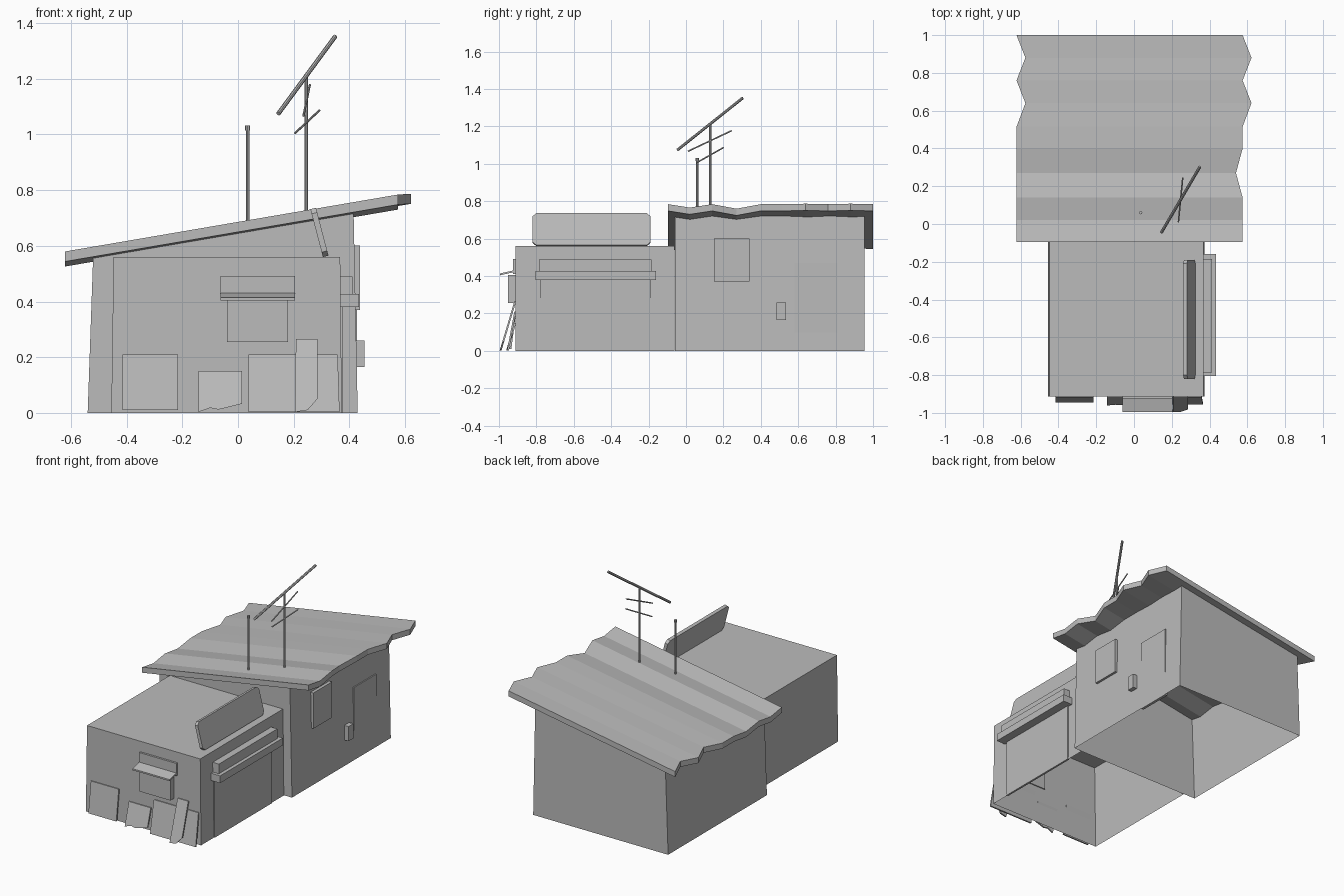
import bpy, bmesh
from mathutils import Vector

cube = bpy.data.objects.get("Cube")
if cube:
    bpy.data.objects.remove(cube, do_unlink=True)

grey = bpy.data.materials.new("plain grey")
grey.use_nodes = True
grey.diffuse_color = (0.5, 0.5, 0.5, 1)
grey.node_tree.nodes["Principled BSDF"].inputs["Base Color"].default_value = (0.5, 0.5, 0.5, 1)


def make(name, bm):
    bmesh.ops.recalc_face_normals(bm, faces=bm.faces)
    mesh = bpy.data.meshes.new(name)
    bm.to_mesh(mesh)
    bm.free()
    mesh.materials.append(grey)
    obj = bpy.data.objects.new(name, mesh)
    bpy.context.collection.objects.link(obj)
    return obj


def prism(name, profile, offset, open_bottom=False):
    """Extrude a closed outline of 3D points along an offset."""
    bm = bmesh.new()
    a = [bm.verts.new(p) for p in profile]
    b = [bm.verts.new(Vector(p) + Vector(offset)) for p in profile]
    bm.faces.new(a)
    bm.faces.new(b)
    for i in range(len(a)):
        j = (i + 1) % len(a)
        bm.faces.new((a[i], a[j], b[j], b[i]))
    bmesh.ops.recalc_face_normals(bm, faces=bm.faces)
    if open_bottom:
        low = [f for f in bm.faces if all(v.co.z < 0.001 for v in f.verts)]
        bmesh.ops.delete(bm, geom=low, context='FACES')
    return make(name, bm)


def box(name, x0, x1, y0, y1, z0, z1):
    return prism(name, [(x0, y0, z0), (x1, y0, z0), (x1, y0, z1), (x0, y0, z1)], (0, y1 - y0, 0))


def rod(name, start, end, radius, sides=8):
    start, end = Vector(start), Vector(end)
    bm = bmesh.new()
    bmesh.ops.create_cone(bm, cap_ends=True, segments=sides, radius1=radius,
                          radius2=radius, depth=(end - start).length)
    obj = make(name, bm)
    obj.rotation_mode = 'QUATERNION'
    obj.rotation_quaternion = (end - start).to_track_quat('Z', 'Y')
    obj.location = (start + end) / 2
    return obj


# Walls, open underneath
def slope(x):
    return 0.58 + (x + 0.62) * 0.171


y = -0.06
prism("main_house", [(-0.54, y, 0), (0.43, y, 0), (0.415, y, slope(0.415) - 0.025),
                     (-0.52, y, slope(-0.52) - 0.025)], (0, 1.015, 0), True)
y = -0.912
prism("front_extension", [(-0.455, y, 0), (0.373, y, 0), (0.367, y, 0.56),
                          (-0.447, y, 0.56)], (0, 0.85, 0), True)

# Corrugated lean-to roof with ragged side edges: y, left x, right x, dip
stations = [(-0.095, -0.622, 0.575, 0), (0.02, -0.622, 0.575, 0.018),
            (0.14, -0.622, 0.575, 0), (0.27, -0.622, 0.54, 0.018),
            (0.4, -0.622, 0.575, 0), (0.515, -0.622, 0.575, 0),
            (0.64, -0.575, 0.622, 0), (0.76, -0.622, 0.575, 0),
            (0.88, -0.575, 0.622, 0), (1.0, -0.622, 0.575, 0)]
bm = bmesh.new()
rings = []
for y, xl, xr, dip in stations:
    ring = [(xl, 0), (xr, 0), (xr, 0.036), (xl, 0.036)]
    rings.append([bm.verts.new((x, y, min(slope(x), 0.787) - dip - t)) for x, t in ring])
for a, b in zip(rings, rings[1:]):
    for i in range(4):
        j = (i + 1) % 4
        bm.faces.new((a[i], a[j], b[j], b[i]))
bm.faces.new(rings[0])
bm.faces.new(rings[-1])
make("roof", bm)

# Tilted sign panel with clipped corners on the extension roof
panel = []
for y, s in ((-0.82, 0.1), (-0.8, 0), (-0.21, 0), (-0.19, 0.1),
             (-0.19, 0.9), (-0.21, 1), (-0.8, 1), (-0.82, 0.9)):
    panel.append((0.305 - 0.045 * s, y, 0.56 + 0.172 * s))
prism("roof_panel", panel, (0.02, 0, 0.005))

# Side of the extension
box("shutter_lower_beam", 0.36, 0.435, -0.805, -0.16, 0.38, 0.427)
box("shutter_upper_beam", 0.36, 0.412, -0.785, -0.185, 0.427, 0.49)
box("shutter_door", 0.365, 0.378, -0.78, -0.19, 0, 0.38)

# Side of the main house
box("side_window", 0.41, 0.438, 0.15, 0.34, 0.37, 0.602)
box("meter_box", 0.41, 0.455, 0.485, 0.535, 0.165, 0.26)
box("side_door", 0.41, 0.428, 0.58, 0.81, 0, 0.47)

# Front window with its small awning
box("front_window", -0.04, 0.18, -0.952, -0.905, 0.255, 0.405)
box("awning_back", -0.062, 0.205, -0.925, -0.905, 0.41, 0.492)
prism("awning", [(-0.062, -0.995, 0.404), (-0.062, -0.915, 0.422),
                 (-0.062, -0.915, 0.432), (-0.062, -0.995, 0.414)], (0.267, 0, 0))


# Boards leaning on the front wall
def leaning_board(name, outline, foot):
    top = max(z for x, z in outline)
    points = [(x, -foot + (foot - 0.918) * z / top, z) for x, z in outline]
    prism(name, points, (0, 0.01, 0))


leaning_board("board_wide_right", [(-0.415, 0.01), (-0.215, 0.01), (-0.215, 0.21), (-0.415, 0.21)], 0.945)
leaning_board("board_small", [(-0.142, 0.003), (-0.1, 0.018), (-0.07, 0.012), (0.015, 0.033),
                              (0.015, 0.15), (-0.142, 0.15)], 0.962)
leaning_board("board_wide_left", [(0.037, 0.003), (0.365, 0.003), (0.358, 0.21), (0.037, 0.21)], 0.957)
leaning_board("board_tall", [(0.205, 0.003), (0.25, 0.01), (0.285, 0.05),
                             (0.285, 0.265), (0.208, 0.265)], 0.997)

# Aerial and vent pipe
rod("aerial_mast", (0.245, 0.13, 0.7), (0.245, 0.13, 1.215), 0.006)
rod("aerial_boom", (0.145, -0.045, 1.075), (0.349, 0.303, 1.352), 0.008)
rod("aerial_upper_rod", (0.235, 0.01, 1.067), (0.258, 0.245, 1.178), 0.004)
rod("aerial_lower_rod", (0.205, 0.055, 1.005), (0.293, 0.2, 1.087), 0.004)
rod("vent_pipe", (0.035, 0.06, 0.66), (0.035, 0.06, 1.02), 0.006)
rod("vent_cap", (0.035, 0.06, 1.015), (0.035, 0.06, 1.032), 0.009)
